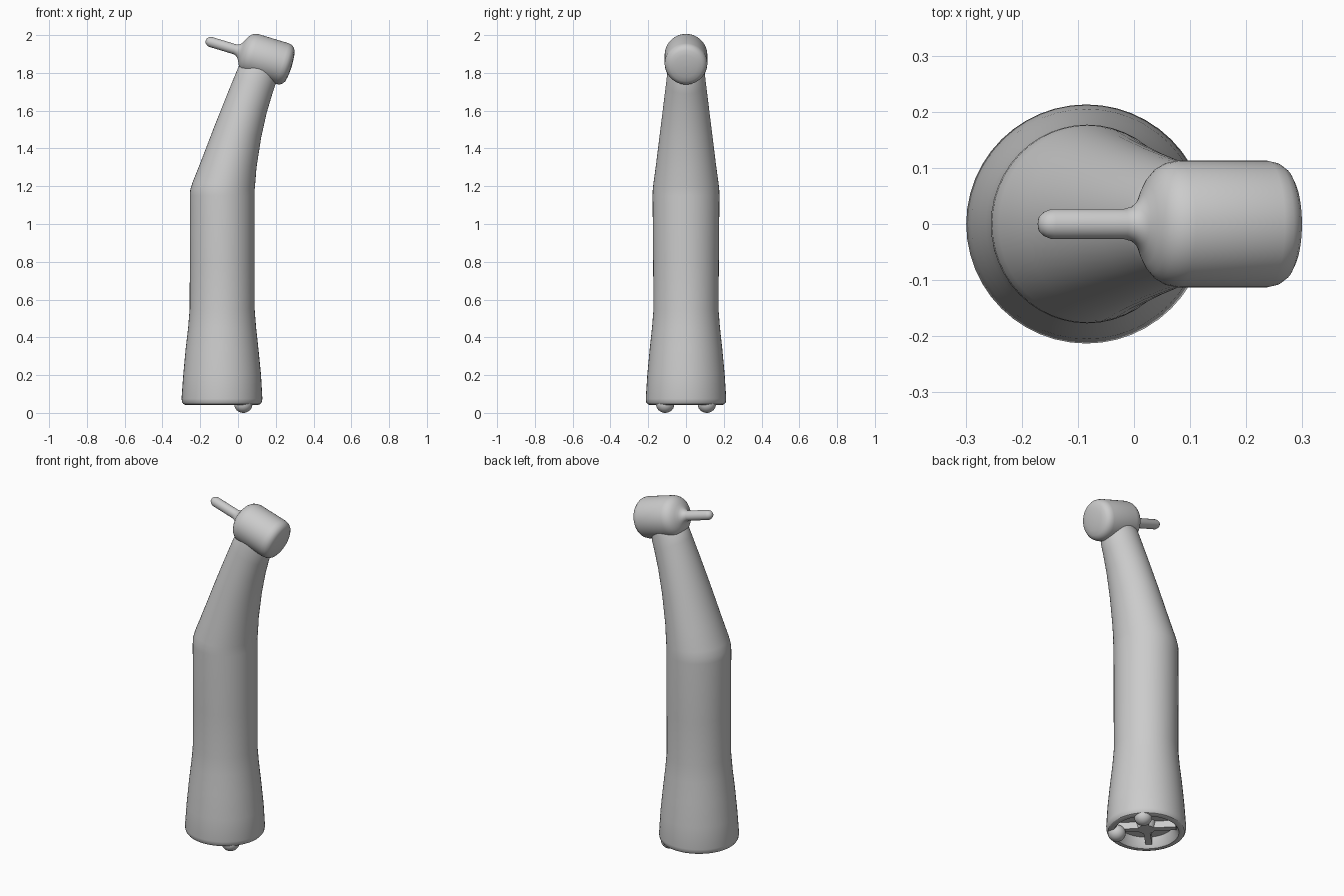
import bpy, bmesh
from math import sin, cos, pi, radians
from mathutils import Vector, Matrix

if "Cube" in bpy.data.objects:
    bpy.data.objects.remove(bpy.data.objects["Cube"])

N = 48
CX = -0.085  # x of the grip centreline


def finish(bm, name, angle=30):
    bmesh.ops.recalc_face_normals(bm, faces=bm.faces)
    me = bpy.data.meshes.new(name)
    bm.to_mesh(me)
    bm.free()
    ob = bpy.data.objects.new(name, me)
    bpy.context.collection.objects.link(ob)
    bpy.ops.object.select_all(action='DESELECT')
    ob.select_set(True)
    bpy.context.view_layer.objects.active = ob
    bpy.ops.object.shade_smooth_by_angle(angle=radians(angle))
    return ob


def loft(name, rings, angle=30):
    """Ring = (centre, x-ish half axis vector, y half width)."""
    bm = bmesh.new()
    loops = []
    for c, u, w in rings:
        v = w if isinstance(w, Vector) else Vector((0, w, 0))
        loops.append([bm.verts.new(c + u * cos(2 * pi * i / N) + v * sin(2 * pi * i / N))
                      for i in range(N)])
    for a, b in zip(loops, loops[1:]):
        for i in range(N):
            j = (i + 1) % N
            bm.faces.new((a[i], a[j], b[j], b[i]))
    bm.faces.new(loops[0])
    bm.faces.new(loops[-1])
    return finish(bm, name, angle)


def span(xl, zl, xr, zr, w):
    l, r = Vector((xl, 0, zl)), Vector((xr, 0, zr))
    return ((l + r) / 2, (r - l) / 2, w)


# Handle: recessed base, flared grip, straight barrel, bent tapering neck
base = [(0.150, 0.10), (0.165, 0.055), (0.175, 0.043), (0.192, 0.042), (0.204, 0.047), (0.211, 0.057)]
rings = [span(CX - r, z, CX + r, z, r) for r, z in base]
rings += [span(*s) for s in [
    (-0.299, 0.075, 0.129, 0.075, 0.213),
    (-0.290, 0.20, 0.122, 0.20, 0.205),
    (-0.277, 0.34, 0.108, 0.34, 0.192),
    (-0.264, 0.45, 0.096, 0.45, 0.180),
    (-0.256, 0.55, 0.088, 0.55, 0.172),
    (-0.255, 0.80, 0.088, 0.80, 0.174),
    (-0.255, 1.15, 0.088, 1.15, 0.177),
    (-0.253, 1.18, 0.088, 1.18, 0.176),
    (-0.241, 1.22, 0.090, 1.20, 0.173),
    (-0.193, 1.34, 0.098, 1.30, 0.158),
    (-0.124, 1.52, 0.123, 1.46, 0.137),
    (-0.060, 1.68, 0.152, 1.59, 0.119),
    (-0.015, 1.79, 0.182, 1.69, 0.106),
    (0.006, 1.84, 0.200, 1.745, 0.100),
    (0.045, 1.88, 0.200, 1.775, 0.092)]]
loft("handle", rings)

# Head and bur: one turned profile on a tilted axis (distance, radius)
axis = Vector((0.957, 0, -0.29)).normalized()
normal = Vector((0.29, 0, 0.957)).normalized()
centre = Vector((0.155, 0, 1.873))
profile = [(-0.340, 0.004), (-0.337, 0.014), (-0.328, 0.022), (-0.315, 0.027),
           (-0.180, 0.027), (-0.165, 0.031), (-0.154, 0.040), (-0.146, 0.052),
           (-0.138, 0.070), (-0.128, 0.087), (-0.116, 0.100), (-0.100, 0.109),
           (-0.080, 0.113), (0.085, 0.113), (0.103, 0.109), (0.117, 0.099),
           (0.125, 0.085), (0.131, 0.060), (0.134, 0.030), (0.135, 0.004)]
loft("head_and_bur", [(centre + axis * t, normal * r, r) for t, r in profile], 50)

# Connector fittings inside the base recess
bm = bmesh.new()
bmesh.ops.create_cone(bm, cap_ends=True, segments=24, radius1=0.045, radius2=0.055, depth=0.05,
                      matrix=Matrix.Translation((CX, 0, 0.085)))
for k in range(4):
    rot = Matrix.Rotation(k * pi / 2 + pi / 4, 4, 'Z')
    m = Matrix.Translation((CX, 0, 0.085)) @ rot @ Matrix.Translation((0.095, 0, 0)) \
        @ Matrix.Diagonal((0.13, 0.035, 0.05, 1))
    bmesh.ops.create_cube(bm, size=1, matrix=m)
finish(bm, "base_connector")

# Two rounded contact knobs under the rim
for side, label in ((-1, "front"), (1, "back")):
    bm = bmesh.new()
    bmesh.ops.create_uvsphere(bm, u_segments=24, v_segments=16, radius=1,
                              matrix=Matrix.Translation((0.028, side * 0.11, 0.045))
                              @ Matrix.Diagonal((0.048, 0.048, 0.045, 1)))
    finish(bm, "contact_knob_" + label)
